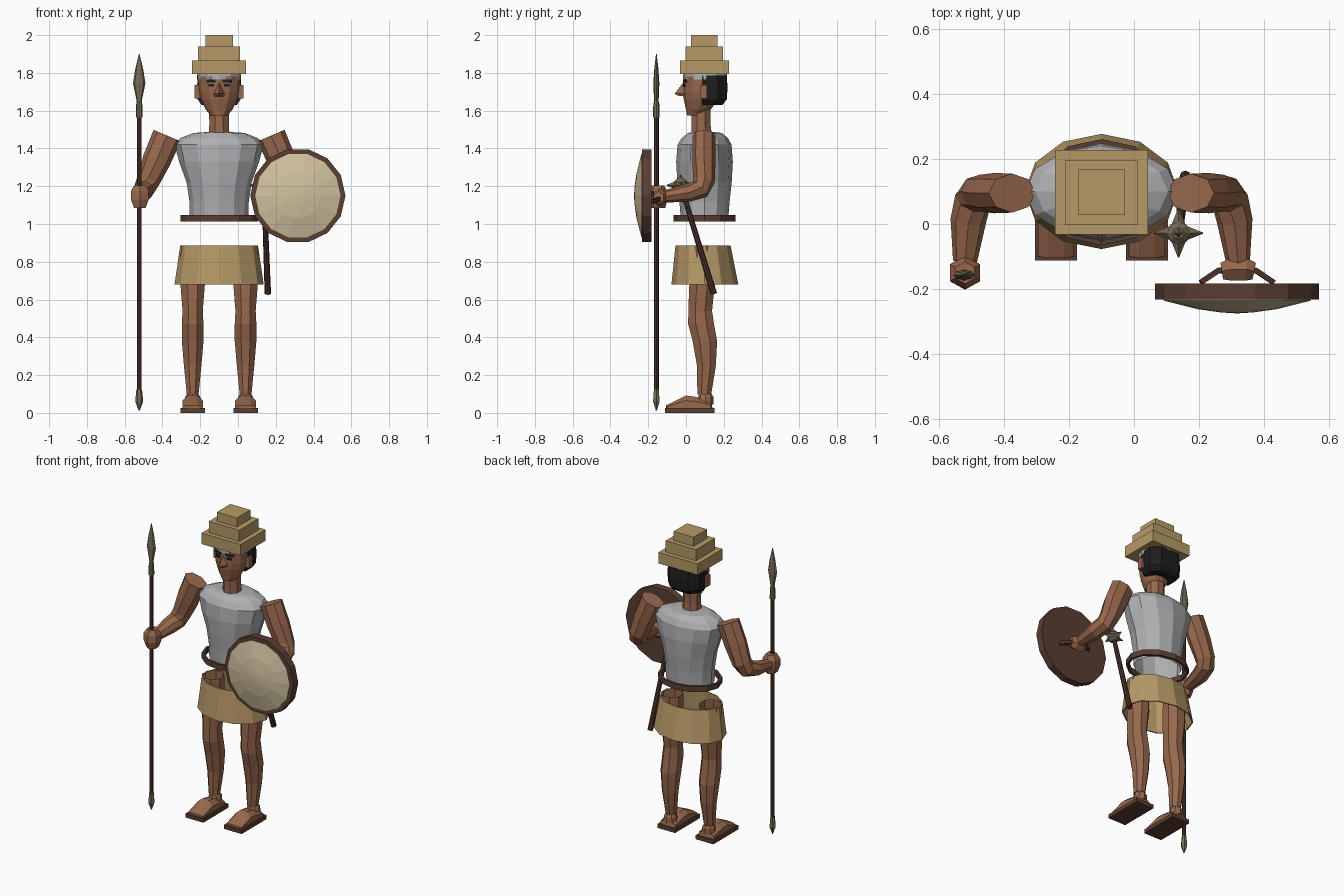
import bpy, bmesh, math
from mathutils import Vector

if "Cube" in bpy.data.objects:
    bpy.data.objects.remove(bpy.data.objects["Cube"])

CX, CY = -0.10, 0.10   # body centre line


def material(name, r, g, b):
    m = bpy.data.materials.new(name)
    lin = [((c / 255 + 0.055) / 1.055) ** 2.4 for c in (r, g, b)]
    m.diffuse_color = (*lin, 1)
    m.use_nodes = True
    m.node_tree.nodes["Principled BSDF"].inputs["Base Color"].default_value = m.diffuse_color
    return m


SKIN = material("skin", 152, 104, 77)
STRAW = material("straw", 182, 154, 103)
GREY = material("grey_cloth", 176, 176, 179)
LEATHER = material("leather", 90, 62, 50)
WOOD = material("dark_wood", 74, 50, 41)
BRONZE = material("dull_bronze", 116, 107, 84)
HIDE = material("pale_hide", 208, 193, 158)
BLACK = material("black_hair", 30, 30, 31)


def solid(name, rings, mat, caps=(True, True), closed=False):
    """Skin a list of equal-length point rings."""
    bm = bmesh.new()
    vr = [[bm.verts.new(p) for p in r] for r in rings]
    n = len(vr[0])
    pairs = list(zip(vr, vr[1:])) + ([(vr[-1], vr[0])] if closed else [])
    for a, b in pairs:
        for i in range(n):
            j = (i + 1) % n
            bm.faces.new((a[i], a[j], b[j], b[i]))
    if not closed:
        if caps[0]:
            bm.faces.new(vr[0][::-1])
        if caps[1]:
            bm.faces.new(vr[-1])
    bmesh.ops.recalc_face_normals(bm, faces=bm.faces)
    me = bpy.data.meshes.new(name)
    bm.to_mesh(me)
    bm.free()
    me.materials.append(mat)
    ob = bpy.data.objects.new(name, me)
    bpy.context.collection.objects.link(ob)
    return ob


def tube(name, stations, mat, n=8, axis=None, turn=0.0, **kw):
    """Loft ellipses (centre, rx, ry) along a path."""
    pts = [Vector(s[0]) for s in stations]
    whole = (pts[-1] - pts[0]).normalized() if axis is None else Vector(axis)
    ref = Vector((0, 0, 1)) if abs(whole.x) > 0.75 else Vector((1, 0, 0))
    rings = []
    for i, (_, rx, ry) in enumerate(stations):
        if axis is None:
            d = Vector((0, 0, 0))
            if i > 0:
                d += (pts[i] - pts[i - 1]).normalized()
            if i < len(pts) - 1:
                d += (pts[i + 1] - pts[i]).normalized()
            d.normalize()
        else:
            d = Vector(axis)
        u = (ref - d * ref.dot(d)).normalized()
        v = d.cross(u)
        ring = []
        for k in range(n):
            a = math.tau * (k + turn) / n
            ring.append(pts[i] + u * rx * math.cos(a) + v * ry * math.sin(a))
        rings.append(ring)
    return solid(name, rings, mat, **kw)


def upright(name, rows, mat, n=12, x=CX, **kw):
    """Vertical loft from rows of (z, y, rx, ry)."""
    return tube(name, [((x, y, z), rx, ry) for z, y, rx, ry in rows], mat, n, (0, 0, 1), **kw)


def box(name, x0, x1, y0, y1, z0, z1, mat):
    return solid(name, [[(x0, y0, z), (x1, y0, z), (x1, y1, z), (x0, y1, z)]
                        for z in (z0, z1)], mat)


# Stepped straw hat
for i, (hx, hy, z0, z1) in enumerate([(.143, .13, 1.793, 1.866), (.111, .10, 1.866, 1.94),
                                      (.073, .07, 1.94, 2.0)]):
    box(f"hat_tier_{i + 1}", CX - hx, CX + hx, .097 - hy, .097 + hy, z0, z1, STRAW)
upright("hat_lining", [(1.765, .10, .116, .116), (1.80, .10, .116, .116)], GREY)

# Head, neck and hair
upright("head", [(1.575, .05, .045, .045), (1.605, .065, .07, .065), (1.66, .08, .097, .092),
                 (1.70, .085, .108, .10), (1.78, .085, .112, .10)], SKIN)
upright("neck", [(1.46, .082, .06, .06), (1.53, .08, .056, .054), (1.62, .08, .058, .054)], SKIN, 8,
        turn=.5)
hair = [(-.117, .085), (.117, .085), (.117, .17), (.07, .22), (-.07, .22), (-.117, .17)]
solid("hair", [[(CX + x * s, .085 + (y - .085) * s, z) for x, y in hair]
               for z, s in ((1.63, .8), (1.66, .97), (1.72, 1.0), (1.785, .97))], BLACK)
solid("nose", [[(CX - .008, -.005, 1.745), (CX + .008, -.005, 1.745), (CX, -.018, 1.745)],
               [(CX - .03, -.005, 1.69), (CX + .03, -.005, 1.69), (CX, -.06, 1.69)],
               [(CX - .025, -.005, 1.675), (CX + .025, -.005, 1.675), (CX, -.045, 1.68)]], SKIN)
for s, side in ((-1, "right"), (1, "left")):
    # plates follow the slanted front of the face
    for part, z0, z1, a, b in (("eye", 1.727, 1.742, .026, .055), ("brow", 1.75, 1.765, .018, .068)):
        def plate(z):
            pts = [(a, -.010), (b, -.002 if part == "eye" else .003)]
            return [(CX + s * x, y - .006, z) for x, y in pts] + \
                   [(CX + s * x, y + .003, z) for x, y in pts[::-1]]
        solid(f"{side}_{part}", [plate(z0), plate(z1)], BLACK)
    box(f"{side}_ear", *sorted((CX + s * .10, CX + s * .13)), .075, .11, 1.665, 1.735, SKIN)

# Shirt, open at the waist
upright("shirt", [(1.02, .098, .155, .125), (1.12, .098, .157, .133), (1.22, .098, .172, .144),
                  (1.33, .098, .212, .150), (1.42, .098, .236, .143), (1.455, .10, .205, .122),
                  (1.482, .10, .135, .09), (1.487, .09, .058, .056)], GREY, caps=(False, True))

# Belt ring and kilt, both hollow
upright("belt", [(1.012, .098, .205, .163), (1.048, .098, .205, .163),
                 (1.048, .098, .19, .148), (1.012, .098, .19, .148)], LEATHER, closed=True)
upright("kilt", [(.68, .10, .236, .177), (.885, .09, .206, .146),
                 (.885, .09, .198, .138), (.68, .10, .228, .169)], STRAW, closed=True)

# Legs, feet, arms: mirrored about the body centre line
foot = [(-.105, .025), (-.105, .04), (0, .092), (.05, .085), (.135, .055), (.14, .025)]
for s, side in ((-1, "right"), (1, "left")):
    def X(off):
        return CX + s * off
    upright(f"{side}_leg", [(.10, .097, .034, .04), (.25, .108, .05, .054), (.38, .10, .062, .07),
                            (.47, .08, .062, .074), (.54, .075, .058, .068), (.68, .085, .07, .073),
                            (.885, .085, .068, .07)], SKIN, 8, x=X(.14), turn=.5, caps=(True, False))
    upright(f"{side}_ankle", [(.045, .10, .045, .045), (.085, .105, .04, .04), (.10, .10, .03, .035)],
            SKIN, 8, x=X(.14))
    solid(f"{side}_foot", [[(X(o), y * k, .025 + (z - .025) * h) for y, z in foot]
                           for o, k, h in ((.085, .95, .6), (.115, 1, 1), (.165, 1, 1), (.195, .95, .6))],
          SKIN)
    box(f"{side}_sole", *sorted((X(.075), X(.205))), -.112, .15, 0, .026, LEATHER)
    tube(f"{side}_arm", [((X(.275), .095, 1.468), .078, .06), ((X(.33), .095, 1.34), .075, .062),
                         ((X(.375), .095, 1.23), .062, .058), ((X(.395), .075, 1.185), .058, .055),
                         ((X(.41), .01, 1.165), .055, .048), ((X(.42), -.115, 1.145), .037, .032)], SKIN)

# Fists
upright("spear_hand", [(1.085, -.15, .036, .04), (1.13, -.15, .054, .052), (1.175, -.15, .054, .05),
                       (1.205, -.15, .034, .034)], SKIN, 6, x=-.52, turn=.5)
tube("shield_hand", [((.27, -.145, 1.14), .034, .03), ((.30, -.14, 1.14), .05, .04),
                     ((.345, -.14, 1.14), .05, .04), ((.37, -.145, 1.14), .034, .03)], SKIN, 6)

# Spear
sx, sy = -.523, -.157
upright("spear_shaft", [(.08, sy, .013, .013), (1.60, sy, .013, .013)], WOOD, 8, x=sx)
upright("spear_butt", [(.012, sy, .003, .003), (.06, sy, .021, .02), (.125, sy, .015, .015)],
        BRONZE, 6, x=sx)
upright("spear_head", [(1.565, sy, .018, .018), (1.635, sy, .016, .016), (1.65, sy, .013, .012),
                       (1.745, sy, .033, .016), (1.82, sy, .021, .011), (1.9, sy, .002, .002)],
        BRONZE, 8, x=sx)

# Round shield
hx, hz = .317, 1.15


def disc(name, rows, mat):
    tube(name, [((hx, y, hz), r, r) for y, r in rows], mat, 14, (0, -1, 0))


disc("shield_rim", [(-.183, .252), (-.232, .252), (-.232, .224)], LEATHER)
disc("shield_face", [(-.225, .226), (-.236, .226), (-.262, .122), (-.272, .05), (-.275, .004)], HIDE)
tube("shield_handle", [((.205, -.18, 1.16), .016, .012), ((.26, -.143, 1.15), .016, .012),
                       ((.375, -.143, 1.13), .016, .012), ((.43, -.18, 1.12), .016, .012)], WOOD, 4, turn=.5)

# Spiked mace hung from the belt
top, foot_end = Vector((.137, -.028, 1.205)), Vector((.158, .148, .63))
tube("mace_shaft", [(foot_end, .017, .017), (top, .013, .013)], WOOD, 8)
tube("mace_core", [(top + Vector((0, 0, z)), r, r) for z, r in
                   ((-.035, .018), (-.018, .036), (.018, .036), (.035, .018))], BRONZE, 8)
for i, d in enumerate([(1, 0, 0), (-1, 0, 0), (0, 1, 0), (0, -1, 0), (0, 0, 1)]):
    d = Vector(d)
    tube(f"mace_spike_{i + 1}", [(top + d * .02, .024, .024), (top + d * .075 * (.75 if i == 4 else 1),
                                 .002, .002)], BRONZE, 4)
